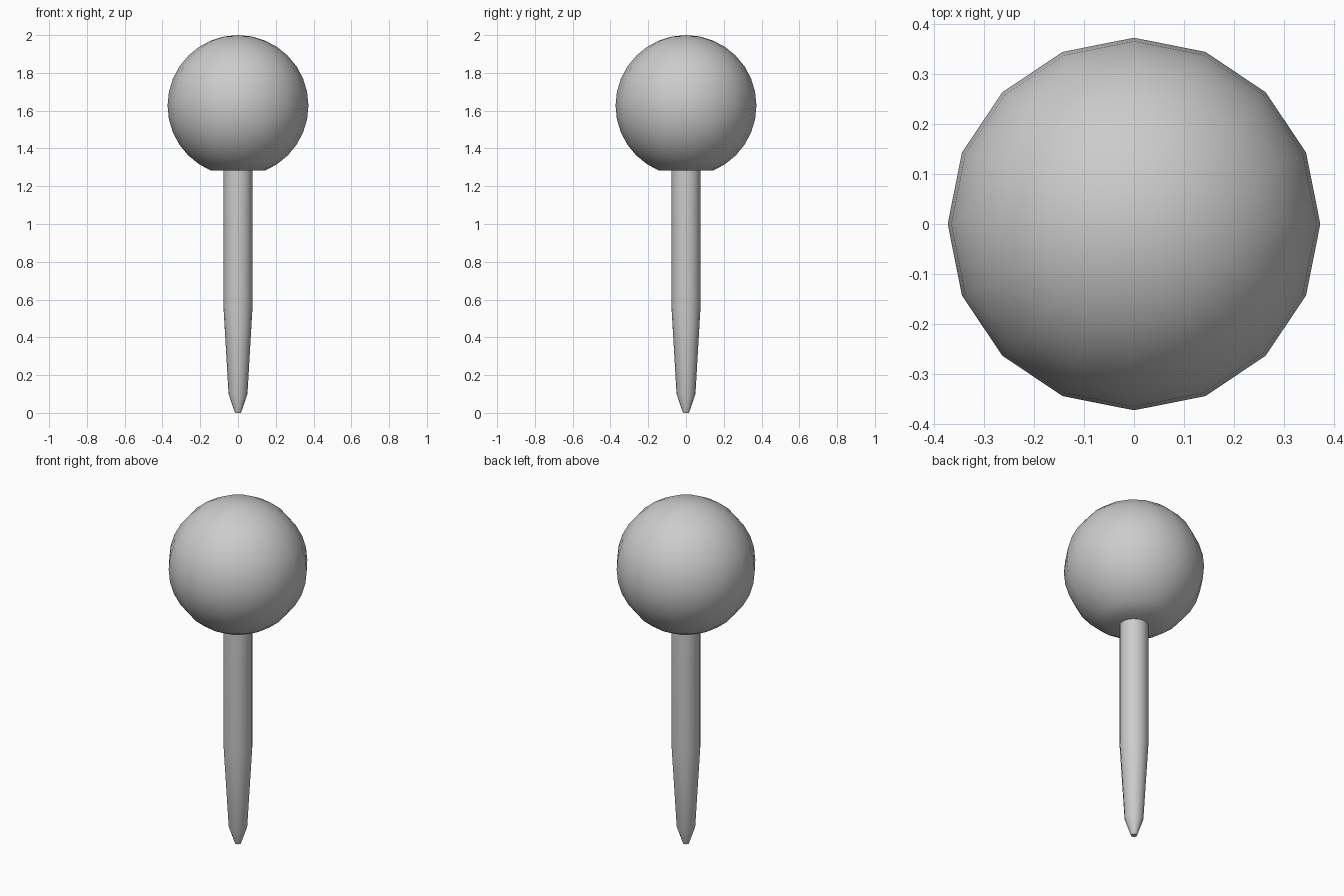
import bpy, bmesh
from math import sin, cos, pi, radians

if "Cube" in bpy.data.objects:
    bpy.data.objects.remove(bpy.data.objects["Cube"])

SIDES = 16


def lathe(name, profile):
    """Revolve (radius, z) points around z; ends with radius > 0 get a flat cap."""
    bm = bmesh.new()
    rings = []
    for r, z in profile:
        if r < 1e-5:
            rings.append([bm.verts.new((0, 0, z))])
        else:
            rings.append([bm.verts.new((r * cos(2 * pi * i / SIDES), r * sin(2 * pi * i / SIDES), z))
                          for i in range(SIDES)])
    for a, b in zip(rings, rings[1:]):
        for i in range(SIDES):
            j = (i + 1) % SIDES
            if len(b) == 1:
                bm.faces.new((a[i], a[j], b[0]))
            else:
                bm.faces.new((a[i], a[j], b[j], b[i]))
    for ring in (rings[0], rings[-1]):
        if len(ring) > 1:
            bm.faces.new(ring)
    bmesh.ops.recalc_face_normals(bm, faces=bm.faces)
    mesh = bpy.data.meshes.new(name)
    bm.to_mesh(mesh)
    bm.free()
    obj = bpy.data.objects.new(name, mesh)
    bpy.context.collection.objects.link(obj)
    bpy.ops.object.select_all(action='DESELECT')
    obj.select_set(True)
    bpy.context.view_layer.objects.active = obj
    bpy.ops.object.shade_smooth_by_angle(angle=radians(35))
    return obj


# Ball head: sphere with its lowest two rings cut off flat
R, CZ = 0.373, 1.627
head = [(R * sin(k * pi / 16), CZ - R * cos(k * pi / 16)) for k in range(2, 17)]
lathe("ball_head", head)

# Shaft: straight upper part, long taper, short blunt point
lathe("tapered_shaft", [(0.016, 0), (0.05, 0.10), (0.077, 0.56), (0.077, 1.285)])
